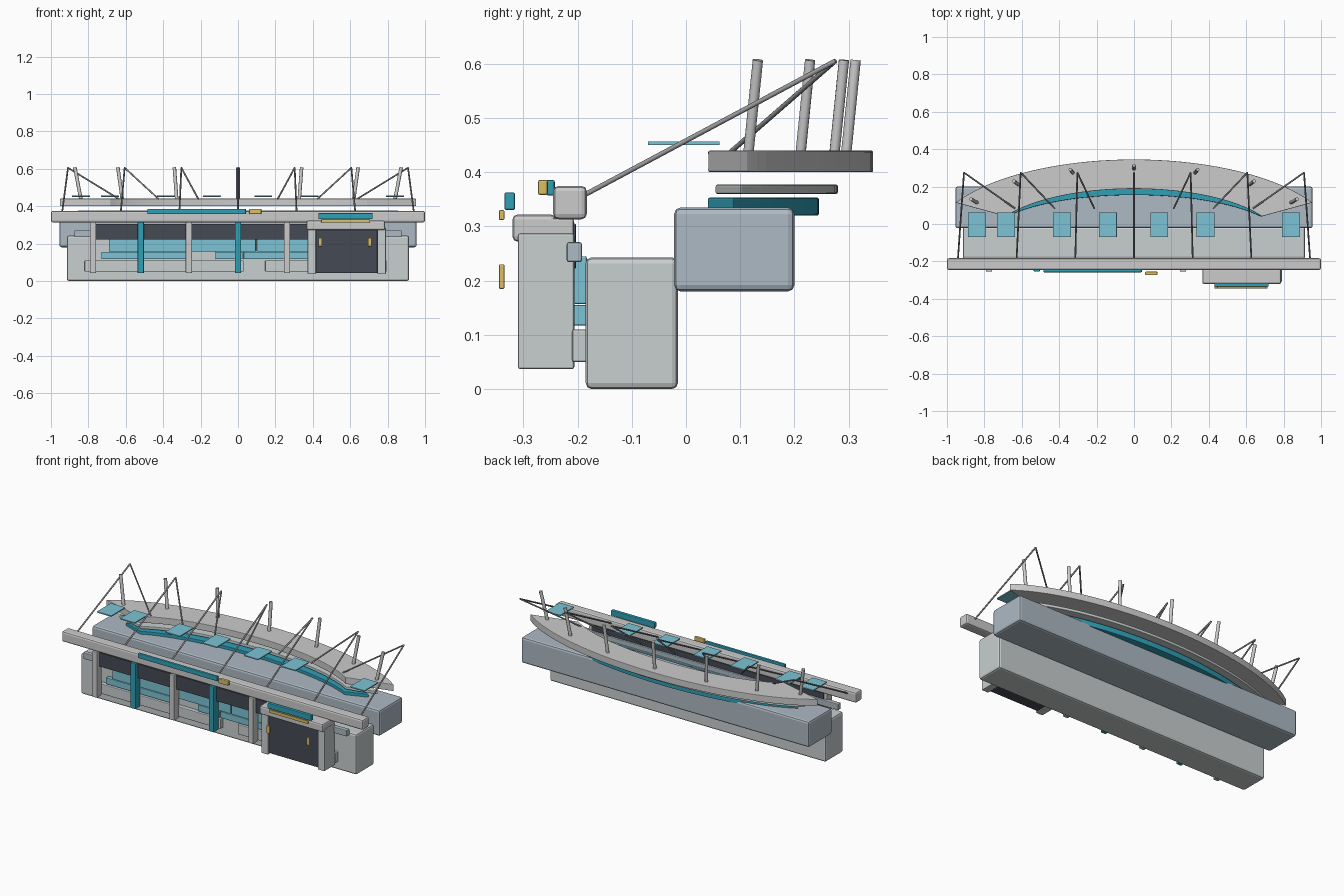
import bpy, bmesh
from math import sin, cos, radians
from mathutils import Vector

if "Cube" in bpy.data.objects:
    bpy.data.objects.remove(bpy.data.objects["Cube"])


def material(name, color):
    m = bpy.data.materials.new(name)
    m.diffuse_color = (*color, 1)
    m.use_nodes = True
    m.node_tree.nodes["Principled BSDF"].inputs["Base Color"].default_value = m.diffuse_color
    return m


LIGHT = material("light_panel", (0.78, 0.79, 0.79))
STONE = material("stone", (0.58, 0.62, 0.62))
SLATE = material("slate", (0.42, 0.49, 0.55))
DARK = material("dark_glass", (0.06, 0.07, 0.09))
TEAL = material("teal", (0.03, 0.35, 0.47))
SKY = material("sky_glass", (0.2, 0.55, 0.66))
GOLD = material("gold", (0.72, 0.52, 0.12))
METAL = material("metal", (0.3, 0.3, 0.31))


def finish(name, bm, mat, bevel=0):
    bmesh.ops.recalc_face_normals(bm, faces=bm.faces[:])
    me = bpy.data.meshes.new(name)
    bm.to_mesh(me)
    bm.free()
    ob = bpy.data.objects.new(name, me)
    bpy.context.collection.objects.link(ob)
    me.materials.append(mat)
    if bevel:
        b = ob.modifiers.new("bevel", 'BEVEL')
        b.width, b.segments = bevel, 2
    return ob


def box(name, x, y, z, mat, bevel=0.004):
    """Box from (min, max) ranges on each axis."""
    bm = bmesh.new()
    bmesh.ops.create_cube(bm, size=1)
    for v in bm.verts:
        v.co = [(r[0] + r[1]) / 2 + c * (r[1] - r[0]) for r, c in zip((x, y, z), v.co)]
    return finish(name, bm, mat, bevel)


def rod(name, a, b, r, mat, sides=12):
    a, b = Vector(a), Vector(b)
    bm = bmesh.new()
    bmesh.ops.create_cone(bm, cap_ends=True, segments=sides, radius1=r, radius2=r, depth=(b - a).length)
    q = (b - a).to_track_quat('Z', 'Y')
    for v in bm.verts:
        v.co = q @ v.co + (a + b) / 2
    ob = finish(name, bm, mat)
    for p in ob.data.polygons:
        p.use_smooth = len(p.vertices) == 4
    return ob


def crescent(name, outer, inner, t0, z, mat, cy=-0.09, n=48):
    """Slab between two elliptical arcs, from angle t0 to 180 - t0."""
    bm = bmesh.new()
    rows = []
    for i in range(n + 1):
        t = radians(t0 + (180 - 2 * t0) * i / n)
        rows.append([bm.verts.new((a * cos(t), cy + b * sin(t), h))
                     for (a, b), h in ((outer, z[0]), (outer, z[1]), (inner, z[1]), (inner, z[0]))])
    for p, q in zip(rows, rows[1:]):
        for k in range(4):
            bm.faces.new((p[k], p[(k + 1) % 4], q[(k + 1) % 4], q[k]))
    bm.faces.new(rows[0])
    bm.faces.new(rows[-1])
    return finish(name, bm, mat, 0.003)


# Main masses
box("lower_hall", (-0.915, 0.915), (-0.185, -0.015), (0, 0.243), STONE, 0.011)
box("rear_upper_block", (-0.955, 0.955), (-0.022, 0.2), (0.18, 0.335), SLATE, 0.012)
box("front_roof_beam", (-1, 1), (-0.245, -0.183), (0.313, 0.375), LIGHT, 0.01)

# Front facade layers
box("dark_glazing_band", (-0.77, 0.77), (-0.23, -0.203), (0.222, 0.305), DARK, 0.002)
box("facade_rail", (-0.875, 0.875), (-0.22, -0.192), (0.234, 0.271), SLATE)
for i, (x0, x1) in enumerate(((-0.69, 0.095), (0.1, 0.7))):
    box(f"upper_window_{i}", (x0, x1), (-0.207, -0.183), (0.157, 0.245), SKY, 0.003)
for i, (x0, x1) in enumerate(((-0.73, -0.27), (-0.12, 0.025), (0.03, 0.7))):
    box(f"lower_window_{i}", (x0, x1), (-0.209, -0.183), (0.117, 0.155), SKY, 0.003)
for i, (x0, x1) in enumerate(((-0.82, 0.03), (0.145, 0.795))):
    box(f"plinth_{i}", (x0, x1), (-0.21, -0.18), (0.05, 0.11), STONE)
for i, x in enumerate((-0.775, -0.52, -0.263, 0, 0.262, 0.77)):
    box(f"facade_column_{i}", (x - 0.017, x + 0.017), (-0.254, -0.207), (0.042, 0.315),
        TEAL if i in (1, 3) else LIGHT, 0.004)

# Entrance portal
for i, x in enumerate((0.394, 0.768)):
    box(f"portal_pillar_{i}", (x - 0.022, x + 0.022), (-0.31, -0.206), (0.037, 0.287), STONE)
box("portal_doors", (0.41, 0.745), (-0.298, -0.206), (0.043, 0.275), DARK, 0.002)
box("portal_canopy", (0.365, 0.787), (-0.32, -0.24), (0.272, 0.322), LIGHT, 0.009)
box("portal_sign", (0.43, 0.72), (-0.335, -0.315), (0.33, 0.363), TEAL)
box("portal_trim", (0.445, 0.705), (-0.345, -0.335), (0.312, 0.33), GOLD, 0.002)
for i, x in enumerate((0.44, 0.705)):
    box(f"portal_handle_{i}", (x - 0.01, x + 0.01), (-0.345, -0.335), (0.185, 0.23), GOLD, 0.002)

# Signs on the beam
box("beam_sign", (-0.485, 0.042), (-0.258, -0.242), (0.357, 0.386), TEAL)
box("beam_badge", (0.06, 0.125), (-0.273, -0.255), (0.358, 0.386), GOLD)

# Curved stand tiers and roof
crescent("teal_tier", (0.95, 0.335), (0.8, 0.245), 32, (0.32, 0.353), TEAL)
crescent("middle_tier", (1.0, 0.37), (0.79, 0.28), 31, (0.36, 0.377), STONE)
crescent("crescent_roof", (1.08, 0.435), (0.774, 0.278), 28, (0.4, 0.44), LIGHT)

# Leaning roof posts
for k in range(-3, 4):
    t = radians(90 - 19.3 * k)
    x, y = 0.99 * cos(t), -0.09 + 0.385 * sin(t)
    rod(f"roof_post_{k + 3}", (x, y, 0.43), (x * 1.04, y + 0.018, 0.607), 0.0095, LIGHT)

# Stay cables: beam to apex to roof edge
for k in range(-3, 4):
    apex = (0.303 * k, 0.275, 0.605)
    rod(f"front_cable_{k + 3}", (0.314 * k, -0.195, 0.354), apex, 0.0045, METAL, 8)
    rod(f"rear_cable_{k + 3}", (0.212 * k, 0.083, 0.438), apex, 0.0045, METAL, 8)

# Floating skylight panels
for i, x in enumerate((-0.84, -0.685, -0.385, -0.14, 0.135, 0.382, 0.84)):
    box(f"skylight_{i}", (x - 0.048, x + 0.048), (-0.07, 0.062), (0.45, 0.457), SKY, 0.001)
